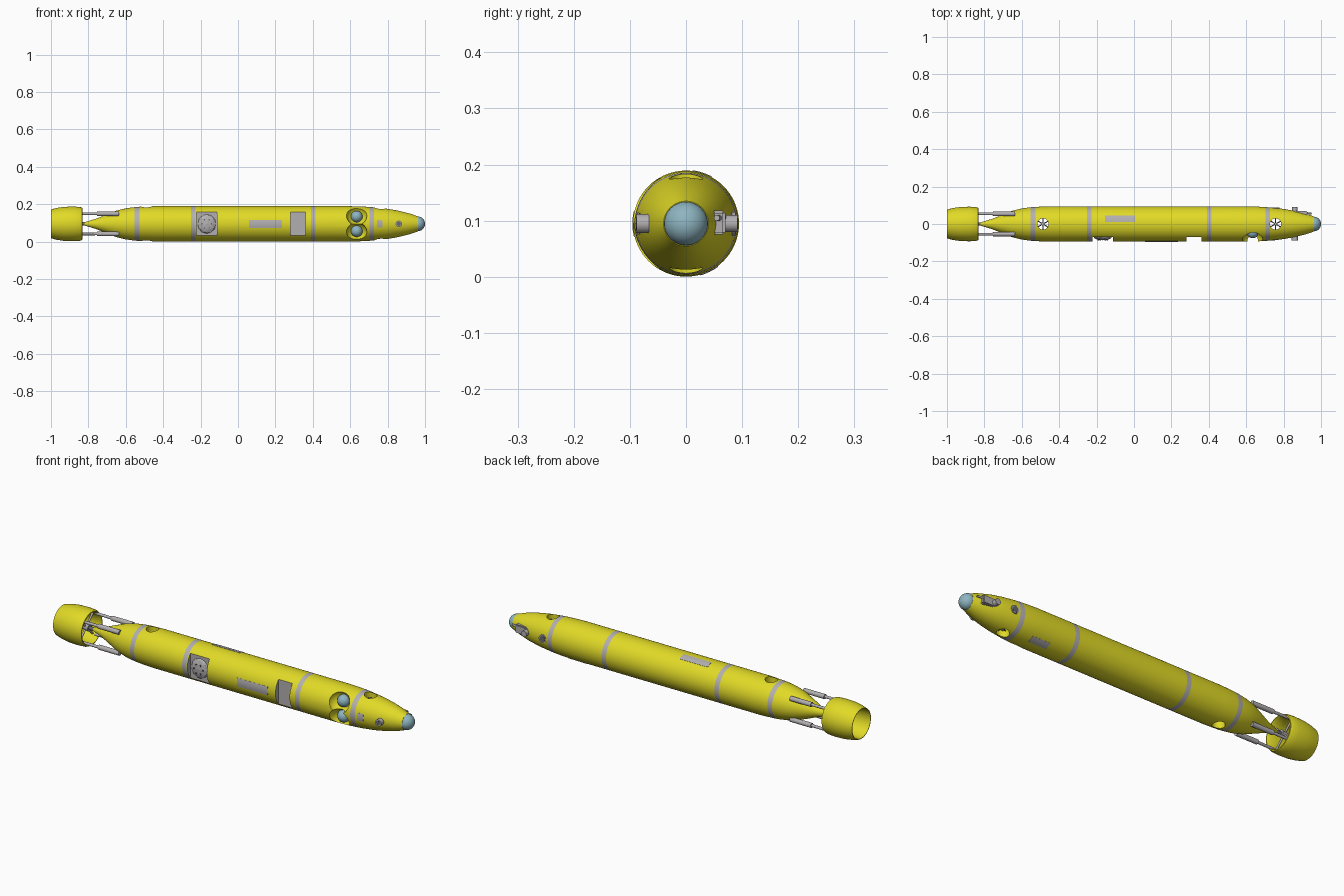
import bpy, bmesh, math
from mathutils import Vector, Matrix

if "Cube" in bpy.data.objects:
    bpy.data.objects.remove(bpy.data.objects["Cube"])

ZC = 0.0947          # height of the hull axis
R = 0.0945           # hull radius


def material(name, rgb):
    m = bpy.data.materials.new(name)
    m.diffuse_color = (*rgb, 1)
    m.use_nodes = True
    m.node_tree.nodes["Principled BSDF"].inputs["Base Color"].default_value = m.diffuse_color
    return m


YELLOW = material("yellow", (0.75, 0.70, 0.02))
GREY = material("light grey", (0.45, 0.43, 0.44))
DARK = material("dark grey", (0.14, 0.14, 0.15))
BLUE = material("glass blue", (0.27, 0.46, 0.53))


def finish(name, bm, mats, angle=35):
    bmesh.ops.remove_doubles(bm, verts=bm.verts, dist=1e-6)
    bmesh.ops.recalc_face_normals(bm, faces=bm.faces)
    me = bpy.data.meshes.new(name)
    bm.to_mesh(me)
    bm.free()
    ob = bpy.data.objects.new(name, me)
    bpy.context.collection.objects.link(ob)
    for m in mats:
        me.materials.append(m)
    smooth(ob, angle)
    return ob


def smooth(ob, angle=35):
    bpy.ops.object.select_all(action='DESELECT')
    ob.select_set(True)
    bpy.context.view_layer.objects.active = ob
    if angle:
        bpy.ops.object.shade_smooth_by_angle(angle=math.radians(angle))


def lathe(name, profile, mats, closed=False, segs=72, pick=None):
    """Revolve (x, radius) points around the hull axis."""
    bm = bmesh.new()
    rings = [[bm.verts.new((x, r * math.cos(2 * math.pi * i / segs),
                            ZC + r * math.sin(2 * math.pi * i / segs)))
              for i in range(segs)] for x, r in profile]
    pairs = list(zip(rings, rings[1:])) + ([(rings[-1], rings[0])] if closed else [])
    for a, b in pairs:
        for i in range(segs):
            j = (i + 1) % segs
            f = bm.faces.new((a[i], a[j], b[j], b[i]))
            if pick:
                f.material_index = pick(f.calc_center_median().x)
    return finish(name, bm, mats)


def rod(name, p, q, r, mat, r2=None, segs=24):
    p, q = Vector(p), Vector(q)
    bm = bmesh.new()
    rot = (q - p).to_track_quat('Z', 'Y').to_matrix().to_4x4()
    bmesh.ops.create_cone(bm, cap_ends=True, segments=segs, radius1=r,
                          radius2=r if r2 is None else r2, depth=(q - p).length,
                          matrix=Matrix.Translation((p + q) / 2) @ rot)
    return finish(name, bm, [mat])


def box(name, lo, hi, mat, bevel=0.0):
    lo, hi = Vector(lo), Vector(hi)
    bm = bmesh.new()
    bmesh.ops.create_cube(bm, size=1, matrix=Matrix.Translation((lo + hi) / 2)
                          @ Matrix.Diagonal((*(hi - lo), 1)))
    if bevel:
        bmesh.ops.bevel(bm, geom=bm.edges[:], offset=bevel, segments=2, affect='EDGES')
    return finish(name, bm, [mat])


def ball(name, c, r, mat, scale=(1, 1, 1)):
    bm = bmesh.new()
    bmesh.ops.create_uvsphere(bm, u_segments=32, v_segments=16, radius=r,
                              matrix=Matrix.Translation(c) @ Matrix.Diagonal((*scale, 1)))
    return finish(name, bm, [mat])


# hull of revolution with grey joint bands
BANDS = (-0.54, -0.24, 0.4025, 0.715)
PROFILE = [(-.83, 0), (-.82, .009), (-.76, .027), (-.70, .051), (-.65, .071), (-.60, .083),
           (-.5525, .0895), (-.5275, .0915), (-.45, R), (-.2525, R), (-.2275, R), (.39, R),
           (.415, R), (.60, R), (.66, .0928), (.7025, .0905), (.7275, .0885), (.80, .0805),
           (.86, .070), (.92, .055), (.962, .040), (.962, 0)]


def hull_radius(x):
    for (x0, r0), (x1, r1) in zip(PROFILE, PROFILE[1:]):
        if x0 <= x <= x1 and x1 > x0:
            return r0 + (r1 - r0) * (x - x0) / (x1 - x0)
    return 0


hull = lathe("hull", PROFILE, [YELLOW, GREY],
             pick=lambda x: int(any(abs(x - b) < 0.0126 for b in BANDS)))


def cut(cutter, slot):
    cutter.data.materials.clear()
    for m in (YELLOW, GREY):
        cutter.data.materials.append(m)
    for f in cutter.data.polygons:
        f.material_index = slot
    mod = hull.modifiers.new("cut", 'BOOLEAN')
    mod.operation, mod.solver, mod.object = 'DIFFERENCE', 'EXACT', cutter
    smooth(hull, 0)
    bpy.ops.object.modifier_apply(modifier=mod.name)
    bpy.data.objects.remove(cutter)


# vertical thruster tunnels
TUNNELS = (-0.487, 0.757)
for x in TUNNELS:
    cut(rod("tunnel_cutter", (x, 0, -.1), (x, 0, .3), .03, YELLOW, segs=40), 0)
# flat instrument bays on the front side
cut(box("bay_cutter", (-.222, -.2, -.1), (-.112, -.070, .3), GREY), 1)
cut(box("bay_cutter", (.28, -.2, -.1), (.36, -.070, .3), GREY), 1)
# lamp pockets
for s in (1, -1):
    a = math.radians(28)
    cut(ball("pocket_cutter", (.635, -.1 * math.cos(a), ZC + s * .1 * math.sin(a)),
             .055, YELLOW), 0)
smooth(hull)

# lamps inside the pockets
for s, n in ((1, "upper"), (-1, "lower")):
    ball(n + "_lamp", (.635, -.045, ZC + s * .039), .031, BLUE)

# nose dome
lathe("nose_dome", [(.955, 0), (.955, .039)] +
      [(.962 + .038 * math.sin(t * math.pi / 16), .039 * math.cos(t * math.pi / 16))
       for t in range(9)], [BLUE])

# thruster rotors in the tunnels
for i, x in enumerate(TUNNELS):
    for side in (1, -1):
        z = ZC + side * .055
        rod(f"tunnel_hub_{i}", (x, 0, z - .012), (x, 0, z + .012), .008, GREY)
        for k in range(3):
            a = math.pi * k / 3 + .5
            d = Vector((math.cos(a), math.sin(a), 0)) * .0305
            c = Vector((x, 0, z))
            rod(f"tunnel_spoke_{i}", c - d, c + d, .0028, DARK, segs=8)


def patch(name, x0, x1, a0, a1, mat, lift=.0012):
    """Thin plate following the hull; angle 0 is +y, 90 is up."""
    bm = bmesh.new()
    n = 8
    layers = []
    for off in (-.002, lift):
        layers.append([[bm.verts.new((x, (hull_radius(x) + off) * math.cos(a),
                                      ZC + (hull_radius(x) + off) * math.sin(a)))
                        for a in (math.radians(a0 + (a1 - a0) * i / n) for i in range(n + 1))]
                       for x in (x0, x1)])
    for l in layers:
        for i in range(n):
            bm.faces.new((l[0][i], l[0][i + 1], l[1][i + 1], l[1][i]))
    lo, hi = layers
    for k in (0, 1):
        for i in range(n):
            bm.faces.new((lo[k][i], lo[k][i + 1], hi[k][i + 1], hi[k][i]))
    for i in (0, n):
        bm.faces.new((lo[0][i], lo[1][i], hi[1][i], hi[0][i]))
    return finish(name, bm, [mat])


# plates on the skin
patch("side_plate", .06, .235, 167, 194, GREY)
patch("top_plate", -.155, .005, 61, 83, GREY)
patch("belly_plate", .53, .63, 285, 307, GREY)
patch("nose_plate", .742, .772, 167, 193, GREY)

# faceted sonar unit in the wide bay
bm = bmesh.new()
bmesh.ops.create_icosphere(bm, subdivisions=2, radius=.05,
                           matrix=Matrix.Translation((-.167, -.069, ZC))
                           @ Matrix.Diagonal((1, .36, 1.05, 1)))
finish("sonar_unit", bm, [GREY], 0)
for k in range(6):
    a = k * math.pi / 3
    x, z = -.167 + .025 * math.cos(a), ZC + .025 * math.sin(a)
    rod("sonar_stud", (x, -.07, z), (x, -.088, z), .004, DARK, segs=10)

# sensors on the nose
rod("front_sensor", (.86, -.05, ZC), (.86, -.088, ZC), .017, GREY)
rod("front_sensor_face", (.86, -.087, ZC), (.86, -.0888, ZC), .011, DARK)
box("back_sensor_bracket", (.835, .045, .075), (.925, .070, .118), GREY, .004)
rod("back_sensor", (.86, .06, ZC), (.86, .092, ZC), .015, GREY)
rod("back_sensor_arm", (.86, .068, ZC + .01), (.95, .055, ZC + .01), .005, GREY)
rod("back_port_rim", (.757, .06, ZC), (.757, .088, ZC), .021, GREY)
rod("back_port", (.757, .06, ZC), (.757, .0888, ZC), .015, DARK)

# tail duct
lathe("tail_duct", [(-1, .077), (-.97, .085), (-.93, .091), (-.88, .0925), (-.845, .0905),
                    (-.833, .086), (-.832, .081), (-.842, .076), (-.88, .073), (-.94, .072),
                    (-1, .074)], [YELLOW], closed=True)

# four steering actuators between hull and duct
for k in range(4):
    a = math.radians(45 + 90 * k)
    c, s = math.cos(a), math.sin(a)

    def at(x, r):
        return (x, r * c, ZC + r * s)
    rod(f"actuator_body_{k}", at(-.635, .076), at(-.755, .076), .012, GREY)
    rod(f"actuator_rod_{k}", at(-.75, .076), at(-.85, .077), .007, GREY)
    rod(f"duct_vane_{k}", at(-.865, .015), at(-.865, .075), .005, GREY, segs=12)

# drive shaft and hub
rod("drive_shaft", (-.80, 0, ZC), (-.87, 0, ZC), .009, DARK)
rod("drive_hub", (-.845, 0, ZC), (-.90, 0, ZC), .018, GREY, r2=.010)
